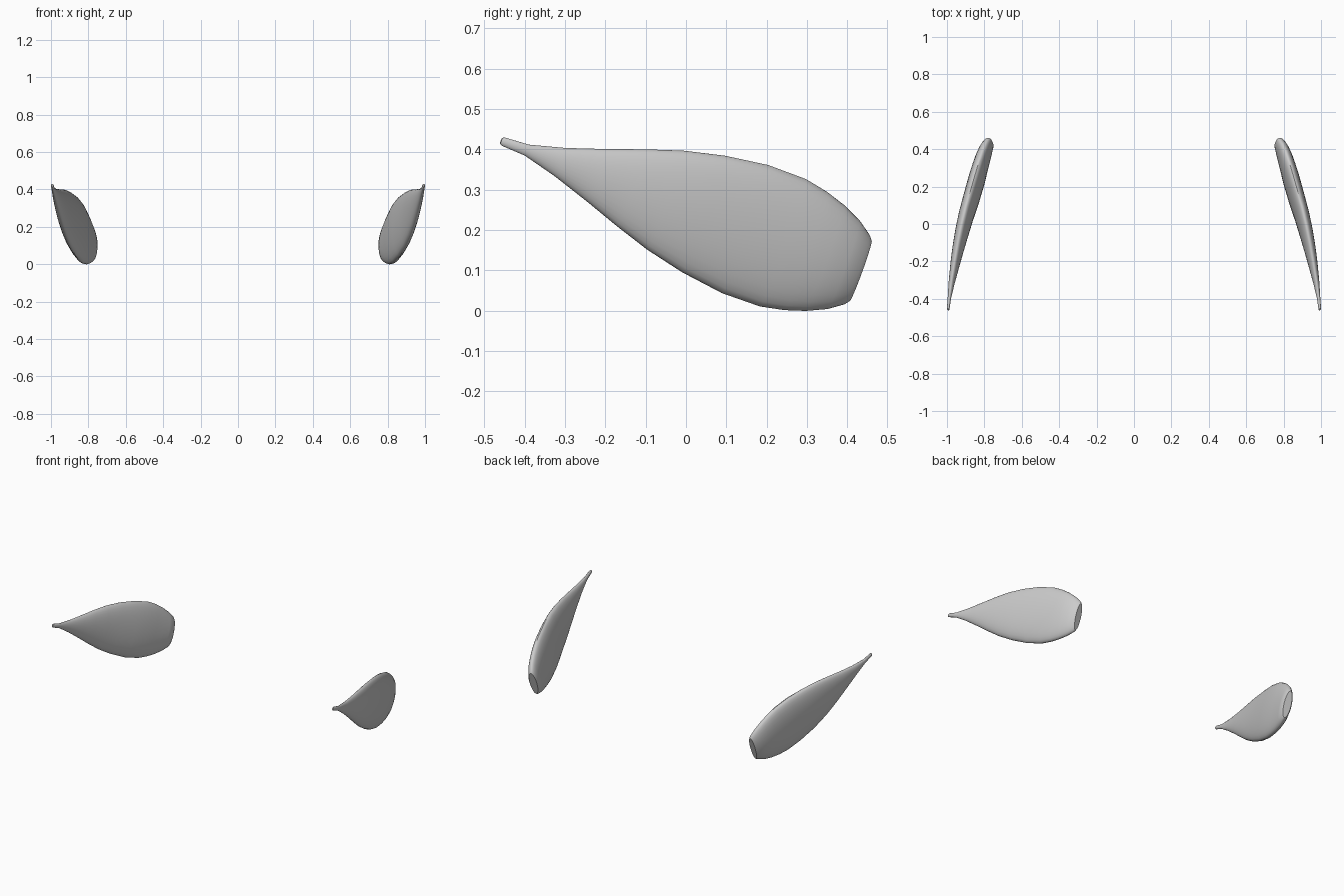
import bpy, bmesh
from math import sin, cos, pi, radians
from mathutils import Vector

cube = bpy.data.objects.get("Cube")
if cube:
    bpy.data.objects.remove(cube, do_unlink=True)

grey = bpy.data.materials.new("plain grey")
grey.use_nodes = True
colour = (0.6, 0.6, 0.6, 1)
grey.diffuse_color = colour
grey.node_tree.nodes["Principled BSDF"].inputs["Base Color"].default_value = colour

# Cross-sections: distance along the axis, sideways centre, half thickness, half height
SECTIONS = [
    (-.004, .993, .005, .008), (.003, .993, .007, .011), (.064, .987, .009, .0145),
    (.15, .975, .016, .037), (.25, .958, .024, .070), (.34, .941, .030, .102),
    (.43, .922, .035, .131), (.53, .898, .039, .154), (.64, .867, .042, .169),
    (.74, .840, .043, .168), (.80, .824, .041, .156), (.85, .810, .039, .140),
    (.90, .794, .035, .117), (.935, .780, .029, .092), (.945, .777, .022, .080),
]
START = Vector((0, -.455, .42))
ALONG = Vector((0, .94, -.34))
ACROSS = Vector((0, .34, .94))
SIDES = 32


def blade(name, side):
    """Loft oval rings along the sloping axis and close both ends."""
    bm = bmesh.new()
    rings = []
    for s, x, thick, high in SECTIONS:
        ring = []
        for i in range(SIDES):
            a = 2 * pi * i / SIDES
            p = START + ALONG * s + ACROSS * (high * sin(a))
            p.x = side * (x + thick * cos(a))
            # Skew the section so it stays square to the inward sweep
            p.y += 0.22 * thick * cos(a)
            ring.append(bm.verts.new(p))
        rings.append(ring)
    for a, b in zip(rings, rings[1:]):
        for i in range(SIDES):
            j = (i + 1) % SIDES
            bm.faces.new((a[i], a[j], b[j], b[i]))
    bm.faces.new(rings[0])
    bm.faces.new(rings[-1])
    bmesh.ops.recalc_face_normals(bm, faces=bm.faces)
    mesh = bpy.data.meshes.new(name)
    bm.to_mesh(mesh)
    bm.free()
    mesh.materials.append(grey)
    obj = bpy.data.objects.new(name, mesh)
    bpy.context.collection.objects.link(obj)
    bpy.ops.object.select_all(action='DESELECT')
    obj.select_set(True)
    bpy.context.view_layer.objects.active = obj
    bpy.ops.object.shade_smooth_by_angle(angle=radians(40))


# Matching pair of blades
blade("left_blade", 1)
blade("right_blade", -1)
